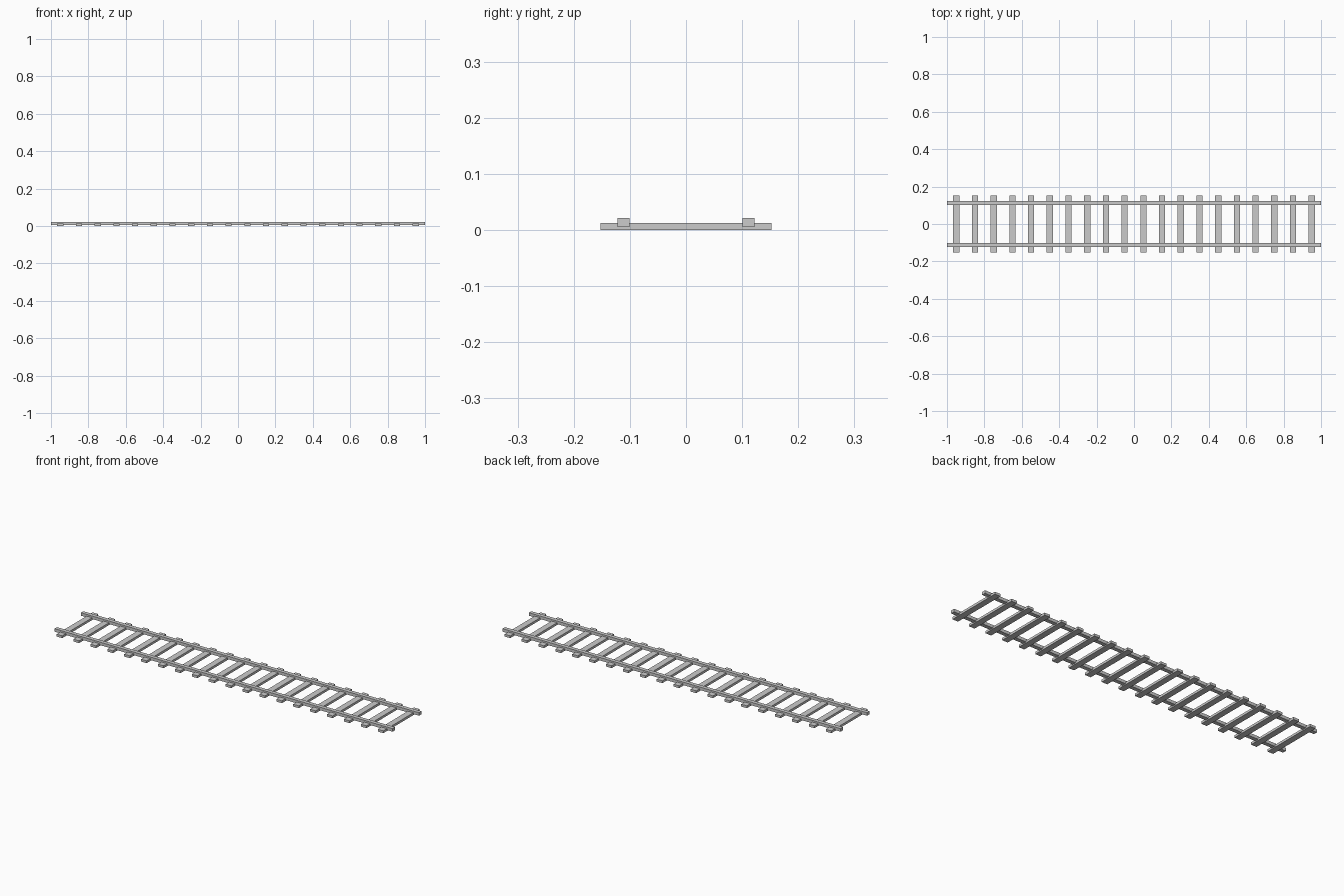
import bpy

cube = bpy.data.objects.get("Cube")
if cube:
    bpy.data.objects.remove(cube, do_unlink=True)

# One plain grey for the whole track
grey = bpy.data.materials.new("light_grey")
grey.use_nodes = True
colour = (0.6, 0.6, 0.6, 1)
grey.diffuse_color = colour
grey.node_tree.nodes["Principled BSDF"].inputs["Base Color"].default_value = colour


def box(name, centre, size):
    """Add a flat-shaded box with its size applied to the mesh."""
    bpy.ops.mesh.primitive_cube_add(size=1, location=centre)
    obj = bpy.context.object
    obj.name = name
    obj.scale = size
    bpy.ops.object.transform_apply(location=False, rotation=False, scale=True)
    obj.data.materials.append(grey)
    return obj


# Sleepers, evenly spaced along the track
SLEEPERS = 20
SPACING = 2 / SLEEPERS
SLEEPER_HEIGHT = 0.0125
for i in range(SLEEPERS):
    x = -1 + SPACING * (i + 0.5)
    box(f"sleeper_{i + 1}", (x, 0, SLEEPER_HEIGHT / 2), (0.033, 0.305, SLEEPER_HEIGHT))

# Two rails, partly sunk into the sleepers
RAIL_BOTTOM, RAIL_TOP = 0.0055, 0.0215
for name, side in (("front_rail", -1), ("back_rail", 1)):
    box(name, (0, side * 0.1115, (RAIL_BOTTOM + RAIL_TOP) / 2),
        (2, 0.021, RAIL_TOP - RAIL_BOTTOM))
